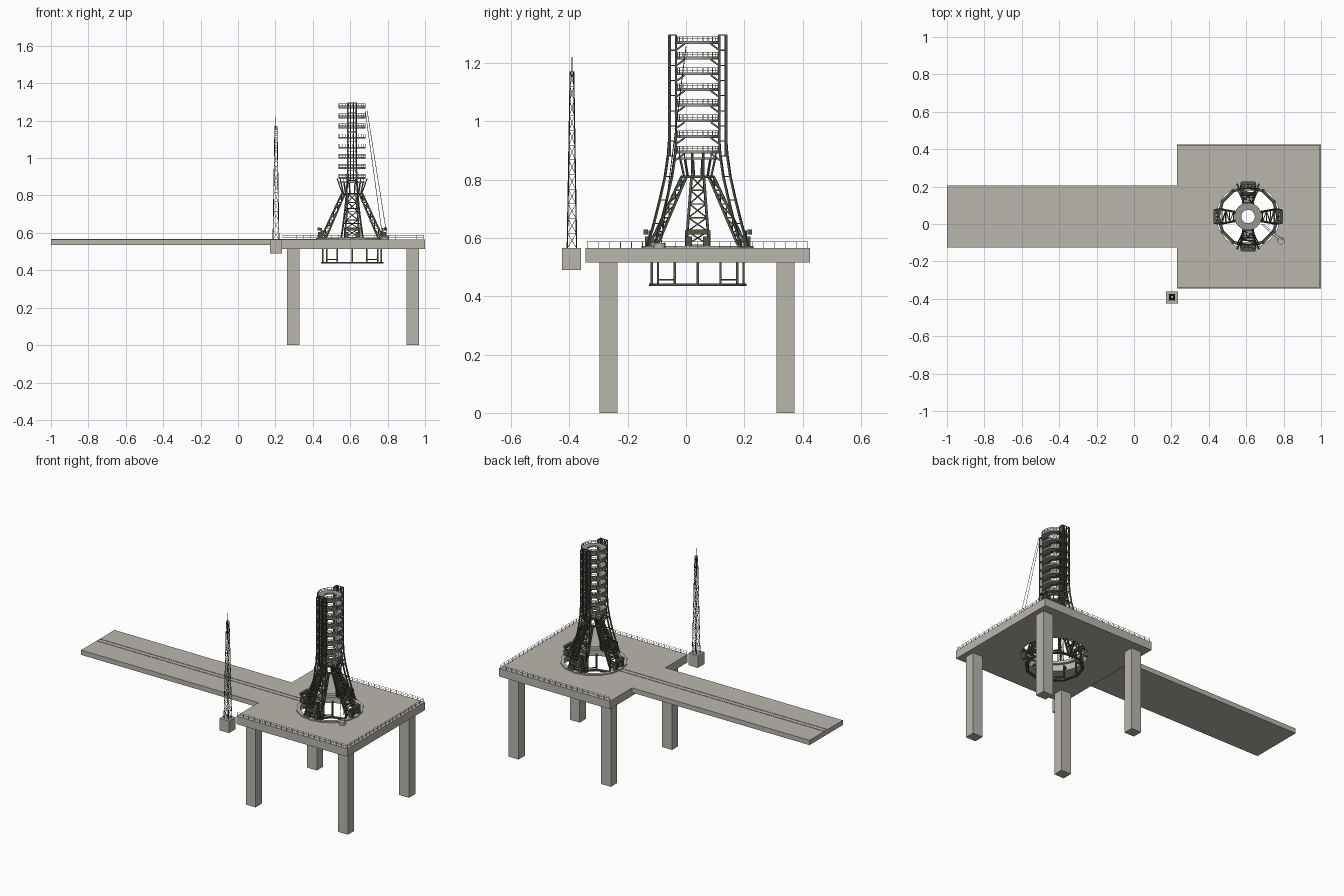
import bpy, bmesh, math
from mathutils import Vector, Matrix

if "Cube" in bpy.data.objects:
    bpy.data.objects.remove(bpy.data.objects["Cube"])

CX, CY, DECK = 0.61, 0.04, 0.565


def material(name, rgb):
    m = bpy.data.materials.new(name)
    m.use_nodes = True
    m.diffuse_color = (*rgb, 1)
    m.node_tree.nodes["Principled BSDF"].inputs["Base Color"].default_value = (*rgb, 1)
    return m


CONCRETE = material("concrete", (0.49, 0.47, 0.425))
STEEL = material("dark green steel", (0.085, 0.1, 0.068))
GREY = material("grey steel", (0.33, 0.315, 0.285))


def finish(bm, name, mat):
    bmesh.ops.recalc_face_normals(bm, faces=bm.faces)
    me = bpy.data.meshes.new(name)
    bm.to_mesh(me)
    bm.free()
    me.materials.append(mat)
    ob = bpy.data.objects.new(name, me)
    bpy.context.collection.objects.link(ob)


def box(bm, lo, hi):
    lo, hi = Vector(lo), Vector(hi)
    mat = Matrix.Translation((lo + hi) / 2) @ Matrix.Diagonal((*(hi - lo), 1))
    bmesh.ops.create_cube(bm, size=1, matrix=mat)


def bar(bm, p, q, w):
    p, q = Vector(p), Vector(q)
    d = q - p
    rot = d.to_track_quat('Z', 'Y').to_matrix().to_4x4()
    mat = Matrix.Translation((p + q) / 2) @ rot @ Matrix.Diagonal((w, w, d.length, 1))
    bmesh.ops.create_cube(bm, size=1, matrix=mat)


def band(bm, outer, inner, z0, z1, n):
    """Closed ring between two outline functions of the angle."""
    loops = []
    for f, z in ((outer, z0), (outer, z1), (inner, z1), (inner, z0)):
        loops.append([bm.verts.new((*f(2 * math.pi * i / n), z)) for i in range(n)])
    for a, b in zip(loops, loops[1:] + loops[:1]):
        for i in range(n):
            j = (i + 1) % n
            bm.faces.new((a[i], a[j], b[j], b[i]))


def circle(r):
    return lambda a: (CX + r * math.cos(a), CY + r * math.sin(a))


def square(h):
    def f(a):
        c, s = math.cos(a), math.sin(a)
        k = h / max(abs(c), abs(s))
        return CX + 0.005 + k * c, CY + k * s
    return f


def ring(bm, r0, r1, z0, z1, n=32):
    band(bm, circle(r1), circle(r0), z0, z1, n)


def polar(d, w, z, a):
    """Point d outward and w sideways in direction a from the tower axis."""
    c, s = math.cos(a), math.sin(a)
    return Vector((CX + d * c - w * s, CY + d * s + w * c, z))


def truss(bm, sections, chord, brace, diagonals=True):
    """Lattice beam through a list of four-point sections."""
    for k, s in enumerate(sections):
        for i in range(4):
            j = (i + 1) % 4
            bar(bm, s[i], s[j], brace)
            if k + 1 < len(sections):
                t = sections[k + 1]
                bar(bm, s[i], t[i], chord)
                if diagonals:
                    bar(bm, *((s[i], t[j]) if k % 2 else (s[j], t[i])), brace)


def section(d0, d1, w, z, a):
    return [polar(d0, w, z, a), polar(d1, w, z, a), polar(d1, -w, z, a), polar(d0, -w, z, a)]


# Deck with round opening, legs, approach ramp, mast footing
bm = bmesh.new()
band(bm, square(0.385), circle(0.185), 0.515, DECK, 48)
finish(bm, "deck", CONCRETE)
bm = bmesh.new()
for x in (0.295, 0.935):
    for y in (-0.265, 0.341):
        box(bm, (x - 0.034, y - 0.031, 0), (x + 0.034, y + 0.031, 0.515))
finish(bm, "deck_legs", CONCRETE)
bm = bmesh.new()
box(bm, (-1, -0.125, 0.535), (0.23, 0.205, DECK))
finish(bm, "approach_ramp", CONCRETE)
bm = bmesh.new()
box(bm, (0.17, -0.425, 0.49), (0.235, -0.36, DECK))
finish(bm, "mast_footing", CONCRETE)

# Rails
bm = bmesh.new()
for y in (0.028, 0.058):
    box(bm, (-1, y - 0.0015, DECK), (0.425, y + 0.0015, DECK + 0.002))
finish(bm, "track_rails", CONCRETE)

# Railing on three deck edges
bm = bmesh.new()
corners = [(0.235, -0.338), (0.993, -0.338), (0.993, 0.418), (0.235, 0.418)]
for (x0, y0), (x1, y1) in zip(corners, corners[1:]):
    for h in (0.012, 0.022):
        bar(bm, (x0, y0, DECK + h), (x1, y1, DECK + h), 0.0012)
    for i in range(21):
        x, y = x0 + (x1 - x0) * i / 20, y0 + (y1 - y0) * i / 20
        bar(bm, (x, y, DECK), (x, y, DECK + 0.022), 0.002)
finish(bm, "deck_railing", CONCRETE)

# Lightning mast
bm = bmesh.new()
levels = []
for i in range(13):
    h = 0.016 - 0.010 * i / 12
    z = DECK + 0.605 * i / 12
    levels.append([(0.203 + sx * h, -0.391 + sy * h, z)
                   for sx, sy in ((-1, -1), (1, -1), (1, 1), (-1, 1))])
truss(bm, levels, 0.003, 0.0016)
bar(bm, (0.203, -0.391, 1.15), (0.203, -0.391, 1.22), 0.003)
finish(bm, "lightning_mast", STEEL)

# Rim around the opening
bm = bmesh.new()
ring(bm, 0.170, 0.192, 0.555, 0.572, 16)
finish(bm, "opening_rim", CONCRETE)

# Hanging service ring below the deck
bm = bmesh.new()
ring(bm, 0.150, 0.167, 0.435, 0.443, 12)
for i in range(12):
    a = math.pi * i / 6
    bar(bm, polar(0.157, 0, 0.44, a), polar(0.157, 0, 0.53, a), 0.008)
    bar(bm, polar(0.157, 0, 0.525, a), polar(0.187, 0, 0.525, a), 0.008)
    if i % 3 == 1:
        b = a + math.pi / 6
        bar(bm, polar(0.152, 0, 0.457, a), polar(0.152, 0, 0.457, b), 0.005)
finish(bm, "hanging_service_ring", STEEL)

# Two tall service columns with curved feet
bm = bmesh.new()
feet = [(0.57, 0.172, 0.058), (0.65, 0.150, 0.047), (0.73, 0.130, 0.037),
        (0.81, 0.112, 0.030), (0.88, 0.102, 0.025)]
for a in (math.pi / 2, -math.pi / 2):
    levels = [section(d - 0.024, d, w, z, a) for z, d, w in feet]
    levels += [section(0.074, 0.098, 0.024, 0.88 + 0.415 * i / 8, a) for i in range(1, 9)]
    truss(bm, levels, 0.007, 0.0035, diagonals=False)
    for w in (-0.008, 0.008):
        bar(bm, polar(0.094, w, 0.88, a), polar(0.094, w, 1.295, a), 0.005)
finish(bm, "service_columns", STEEL)

# Round galleries with railings and brackets
floors, rails, brackets = bmesh.new(), bmesh.new(), bmesh.new()
for k in range(8):
    z = 0.889 + 0.0537 * k
    ring(floors, 0.036, 0.073, z, z + 0.01, 24)
    for h in (0.016, 0.024):
        ring(rails, 0.0705, 0.073, z + h, z + h + 0.002, 24)
    for i in range(24):
        a = math.pi * i / 12
        bar(rails, polar(0.0715, 0, z, a), polar(0.0715, 0, z + 0.025, a), 0.0025)
    for a in (math.pi / 2, -math.pi / 2):
        for w in (-0.022, 0.022):
            bar(brackets, polar(0.078, w, z - 0.024, a), polar(0.045, w, z, a), 0.006)
finish(floors, "gallery_floors", GREY)
finish(rails, "gallery_railings", GREY)
finish(brackets, "gallery_brackets", STEEL)

# Four leaning support arms with counterweights
bm, weights = bmesh.new(), bmesh.new()
for k in range(4):
    a = k * math.pi / 2
    levels = []
    for i in range(6):
        t = i / 5
        z = 0.575 + 0.235 * t
        levels.append(section(0.138 - 0.1 * t, 0.165 - 0.11 * t, 0.039 - 0.018 * t, z, a))
    truss(bm, levels, 0.008, 0.004)
    for w in (-0.04, 0.04):
        bar(bm, polar(0.165, w, DECK, a), polar(0.165, w, 0.625, a), 0.008)
        bar(bm, polar(0.14, w, DECK, a), polar(0.165, w, 0.62, a), 0.006)
    for w in (-0.03, 0.03):
        bar(weights, polar(0.17, w, 0.57, a), polar(0.17, w, 0.605, a), 0.022)
    bar(weights, polar(0.178, -0.036, 0.62, a), polar(0.178, 0.036, 0.62, a), 0.016)
finish(bm, "support_arms", STEEL)
finish(weights, "arm_counterweights", STEEL)

# Collar on top of the arms and flared struts above it
bm = bmesh.new()
ring(bm, 0.04, 0.058, 0.806, 0.814, 16)
for i in range(12):
    a = math.pi * (i + 0.5) / 6
    bar(bm, polar(0.048, 0, 0.81, a), polar(0.062, 0, 0.872, a), 0.006)
    bar(bm, polar(0.064, 0, 0.868, a), polar(0.064, 0, 0.893, a), 0.004)
for a in (0, math.pi):
    for w in (-0.02, 0.02):
        bar(bm, polar(0.052, w, 0.81, a), polar(0.08, w, 0.89, a), 0.006)
finish(bm, "arm_collar", STEEL)
bm = bmesh.new()
ring(bm, 0.045, 0.067, 0.868, 0.876, 24)
finish(bm, "collar_gallery", GREY)

# Slanted escape chute and its landing pad
bm = bmesh.new()
for s in (-1, 1):
    bar(bm, (0.685 + s * 0.005, 0.0, 1.255), (0.785 + s * 0.012, -0.085, 0.58), 0.002)
finish(bm, "escape_chute", STEEL)
bm = bmesh.new()
mat = Matrix.Translation((0.787, -0.09, 0.574))
bmesh.ops.create_cone(bm, cap_ends=True, segments=16, radius1=0.02, radius2=0.02,
                      depth=0.018, matrix=mat)
finish(bm, "landing_pad", CONCRETE)
